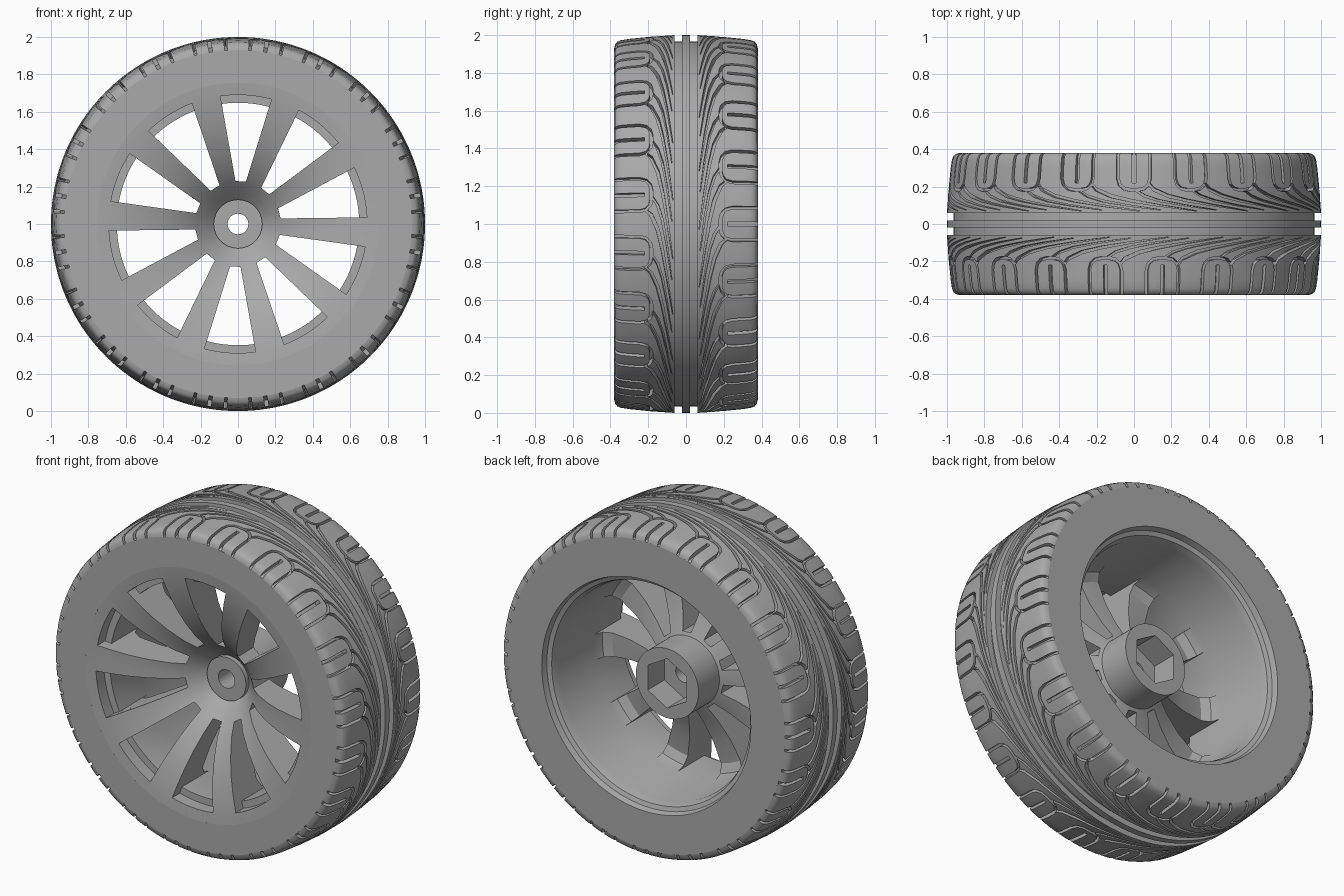
import bpy, bmesh, math
from mathutils import Vector

if "Cube" in bpy.data.objects:
    bpy.data.objects.remove(bpy.data.objects["Cube"], do_unlink=True)

grey = bpy.data.materials.new("plain_grey")
grey.use_nodes = True
colour = (0.4, 0.4, 0.4, 1)
grey.diffuse_color = colour
grey.node_tree.nodes["Principled BSDF"].inputs["Base Color"].default_value = colour


def make_object(name, bm):
    mesh = bpy.data.meshes.new(name)
    bm.to_mesh(mesh)
    bm.free()
    mesh.materials.append(grey)
    obj = bpy.data.objects.new(name, mesh)
    bpy.context.collection.objects.link(obj)
    return obj


def activate(obj):
    bpy.ops.object.select_all(action='DESELECT')
    obj.select_set(True)
    bpy.context.view_layer.objects.active = obj


def smooth(obj, degrees=30):
    activate(obj)
    bpy.ops.object.shade_smooth_by_angle(angle=math.radians(degrees))


def polar(r, a, y):
    return Vector((r * math.cos(a), y, 1 + r * math.sin(a)))


def revolve(profile, steps):
    """Spin a closed (y, r) profile around the axle."""
    bm = bmesh.new()
    rings = [[bm.verts.new(polar(r, math.tau * i / steps, y)) for y, r in profile]
             for i in range(steps)]
    n = len(profile)
    for i in range(steps):
        a, b = rings[i], rings[(i + 1) % steps]
        for j in range(n):
            k = (j + 1) % n
            bm.faces.new((a[j], a[k], b[k], b[j]))
    bmesh.ops.recalc_face_normals(bm, faces=bm.faces)
    return bm


def prism(bm, outline, offset):
    """Extrude an outline of 3D points into a closed solid."""
    face = bm.faces.new([bm.verts.new(p) for p in outline])
    out = bmesh.ops.extrude_face_region(bm, geom=[face])
    moved = [v for v in out["geom"] if isinstance(v, bmesh.types.BMVert)]
    bmesh.ops.translate(bm, verts=moved, vec=offset)


def cut(obj, bm):
    """Subtract a set of solids and discard them."""
    bmesh.ops.recalc_face_normals(bm, faces=bm.faces)
    cutter = make_object("cutter", bm)
    cutter.hide_render = True
    mod = obj.modifiers.new("cut", 'BOOLEAN')
    mod.object, mod.operation, mod.solver = cutter, 'DIFFERENCE', 'EXACT'
    mod.use_self = True
    activate(obj)
    bpy.ops.object.modifier_apply(modifier=mod.name)
    bpy.data.objects.remove(cutter, do_unlink=True)


# Tread cross-section: across position, outer (y, r), groove floor (y, r)
SECTION = [
    (0.06, (0.06, 1.0), (0.06, 0.965)),
    (0.18, (0.18, 0.992), (0.18, 0.957)),
    (0.30, (0.30, 0.98), (0.30, 0.946)),
    (0.34, (0.345, 0.973), (0.34, 0.941)),
    (0.36, (0.364, 0.965), (0.36, 0.938)),
    (0.375, (0.375, 0.952), (0.37, 0.935)),
    (0.39, (0.38, 0.93), (0.38, 0.93)),
]
PITCHES = 20
PITCH = math.tau / PITCHES
SPLITS = 8
EDGE = SECTION[-1][0]
DEPTH = 0.1


def on_tyre(u, s, floor, side):
    for a, b in zip(SECTION, SECTION[1:]):
        if s <= b[0] + 1e-5:
            break
    t = (s - a[0]) / (b[0] - a[0])
    top, low = [Vector(a[i]).lerp(Vector(b[i]), t) for i in (1, 2)]
    y, r = top.lerp(low, floor)
    return polar(r, u, y * side)


# Tyre body with the centre rib
half = [(0.0, 1.0), (0.02, 1.0), (0.02, 0.965)] + [row[2] for row in SECTION]
half += [(0.38, 0.755), (0.30, 0.755)]
body = half[1:] + [(-y, r) for y, r in reversed(half[1:])]
smooth(make_object("tyre_body", revolve(body, PITCHES * SPLITS)))


# One flat tread pitch, cut by grooves
def ribbon(bm, path, widths):
    pts = [Vector((u, s, -0.2)) for s, u in path]
    left, right = [], []
    for i, p in enumerate(pts):
        d = (pts[min(i + 1, len(pts) - 1)] - pts[max(i - 1, 0)]).normalized()
        side = Vector((-d.y, d.x, 0)) * widths[i] / 2
        left.append(p + side)
        right.append(p - side)
    prism(bm, left + right[::-1], Vector((0, 0, 0.3)))


slab_bm = bmesh.new()
prism(slab_bm, [Vector((u, s, -DEPTH)) for u, s in
                ((0, 0.06), (PITCH, 0.06), (PITCH, EDGE), (0, EDGE))], Vector((0, 0, DEPTH)))
bmesh.ops.recalc_face_normals(slab_bm, faces=slab_bm.faces)
slab = make_object("tread_pitch", slab_bm)

loop_half = [(0.45, 0.088), (0.245, 0.088), (0.21, 0.078), (0.19, 0.055), (0.183, 0.025)]
loop = [(s, -u) for s, u in loop_half] + loop_half[::-1]
sweep_a = [(0.07, -0.50), (0.10, -0.29), (0.125, -0.14), (0.15, -0.03), (0.185, 0.05), (0.215, 0.075)]
sweep_b = [(0.075, -0.30), (0.10, -0.12), (0.125, 0.02), (0.15, 0.10), (0.185, 0.155)]
grooves = bmesh.new()
for k in range(-2, 5):
    base = k * PITCH


    def shift(path, du=0.0):
        return [(s, u + base + du) for s, u in path]

    if -1 <= k <= 1:
        ribbon(grooves, shift(loop, PITCH / 2), [0.016] * len(loop))
        ribbon(grooves, shift([(0.45, 0), (0.22, 0)], PITCH / 2), [0.02, 0.02])
    ribbon(grooves, shift(sweep_a), [0.002, 0.009, 0.014, 0.018, 0.018, 0.014])
    ribbon(grooves, shift(sweep_b), [0.002, 0.007, 0.011, 0.013, 0.012])
cut(slab, grooves)

# Split the pitch so that it bends, and drop the hidden faces
flat = bmesh.new()
flat.from_mesh(slab.data)
bpy.data.objects.remove(slab, do_unlink=True)


def hidden(face):
    co = [v.co for v in face.verts]
    return (all(c.z < -DEPTH + 1e-4 for c in co) or all(c.x < 1e-4 for c in co)
            or all(c.x > PITCH - 1e-4 for c in co) or all(c.y > EDGE - 1e-4 for c in co))


bmesh.ops.delete(flat, geom=[f for f in flat.faces if hidden(f)], context='FACES')
bmesh.ops.triangulate(flat, faces=flat.faces)
planes = [((PITCH * i / SPLITS, 0, 0), (1, 0, 0)) for i in range(1, SPLITS)]
planes += [((0, row[0], 0), (0, 1, 0)) for row in SECTION[1:-1]]
for co, no in planes:
    geom = flat.verts[:] + flat.edges[:] + flat.faces[:]
    bmesh.ops.bisect_plane(flat, geom=geom, plane_co=co, plane_no=no, dist=1e-5)
flat.verts.index_update()

# Wrap the pitch round both halves, staggered by half a pitch
for side, name in ((-1, "tread_front"), (1, "tread_back")):
    bm = bmesh.new()
    for k in range(PITCHES):
        start = (k + (0.5 if side > 0 else 0)) * PITCH
        vs = [bm.verts.new(on_tyre(v.co.x + start, v.co.y, -v.co.z / DEPTH, side)) for v in flat.verts]
        for f in flat.faces:
            ring = [vs[v.index] for v in f.verts]
            bm.faces.new(ring if side < 0 else ring[::-1])
    bmesh.ops.remove_doubles(bm, verts=bm.verts, dist=1e-4)
    # Face the open shell outwards
    if sum(f.normal.dot(f.calc_center_median() - Vector((0, 0, 1))) * f.calc_area()
           for f in bm.faces if not f.normal_update()) < 0:
        bmesh.ops.reverse_faces(bm, faces=bm.faces)
    smooth(make_object(name, bm))
flat.free()

# Wheel: flared front dish, hub and deep rear barrel
wheel_profile = [
    (-0.11, 0.055), (-0.11, 0.13), (-0.08, 0.13), (-0.115, 0.165), (-0.17, 0.22), (-0.235, 0.30),
    (-0.29, 0.40), (-0.33, 0.50), (-0.357, 0.60), (-0.374, 0.69), (-0.38, 0.756),
    (0.38, 0.756), (0.38, 0.70), (0.345, 0.69), (0.335, 0.665), (0.29, 0.65), (-0.04, 0.65),
    (-0.10, 0.63), (-0.125, 0.58), (-0.11, 0.45), (-0.07, 0.32), (-0.02, 0.21), (0.18, 0.21),
    (0.18, 0.055)]
wheel = make_object("wheel", revolve(wheel_profile, 120))

# Ten tapered windows, each with a shallow outer step
windows = bmesh.new()
for i in range(10):
    mid = math.radians(86.4 + 36 * i)
    for reach, y0, y1 in ((0.648, -0.6, 0.1), (0.69, -0.5, -0.3)):
        w = 0.028 + (reach - 0.23) * 0.237
        spread = math.asin(w / reach)
        inner = math.asin(0.028 / 0.23)
        outline = [polar(0.23, mid - inner, y0), polar(0.23, mid + inner, y0)]
        outline += [polar(reach, mid + spread * (1 - j / 4), y0) for j in range(9)]
        prism(windows, outline, Vector((0, y1 - y0, 0)))
cut(wheel, windows)

# Hexagonal drive socket in the back of the hub
socket = bmesh.new()
prism(socket, [polar(0.15, math.radians(60 * i + 30), 0.02) for i in range(6)], Vector((0, 0.3, 0)))
cut(wheel, socket)
smooth(wheel)
